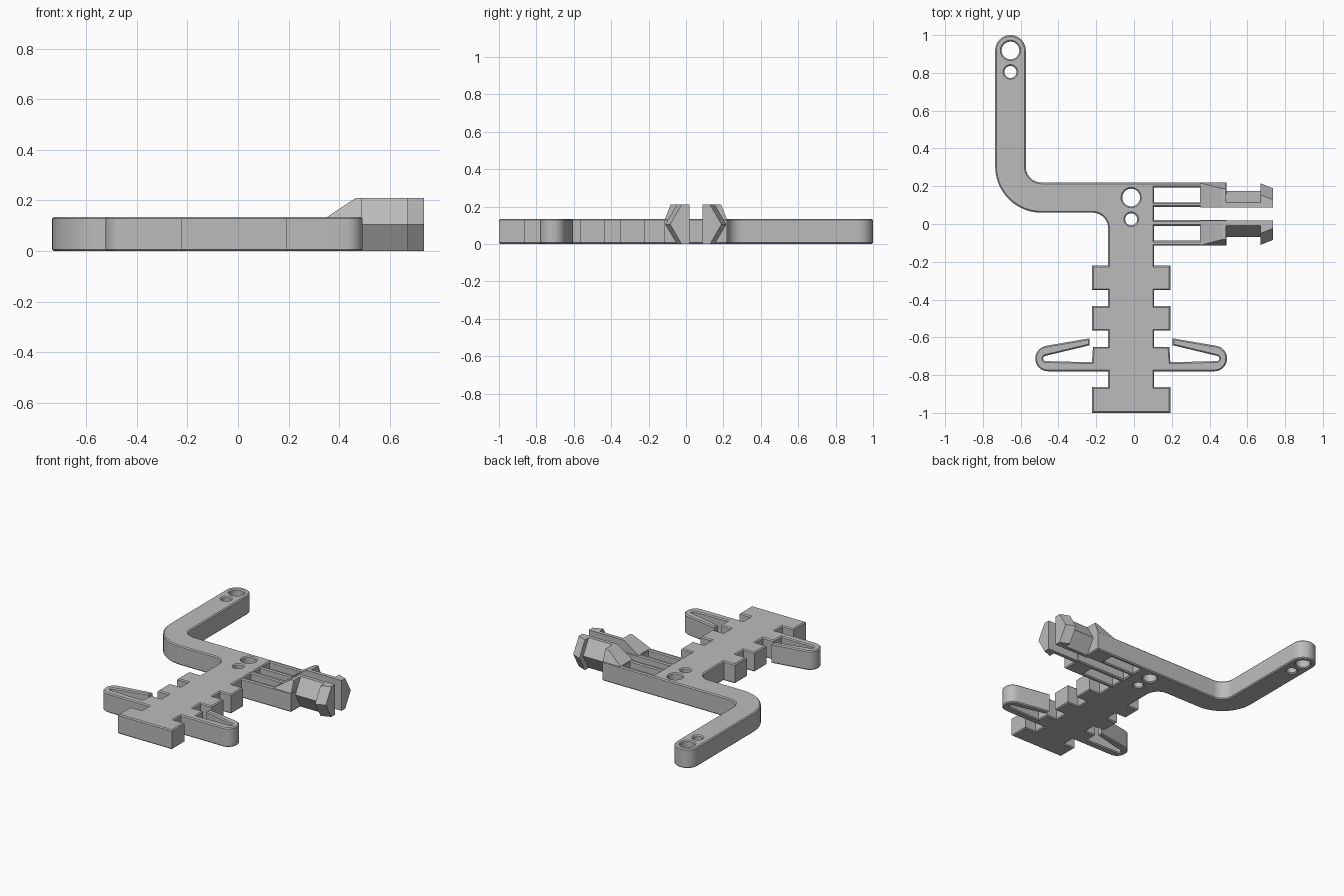
import bpy, bmesh
from math import sin, cos, radians

if "Cube" in bpy.data.objects:
    bpy.data.objects.remove(bpy.data.objects["Cube"], do_unlink=True)

THICK, CHAMFER = 0.135, 0.007
STEM_X = -0.015      # centre line of the toothed stem
CLIP_Y = 0.0525      # mid plane between the two clip prongs
HEAD_Z = 0.21

grey = bpy.data.materials.new("light grey plastic")
grey.use_nodes = True
colour = (0.5, 0.5, 0.5, 1)
grey.diffuse_color = colour
grey.node_tree.nodes["Principled BSDF"].inputs["Base Color"].default_value = colour


def arc(cx, cy, r, start, end, steps=14):
    angles = [radians(start + (end - start) * i / steps) for i in range(steps + 1)]
    return [(cx + r * cos(a), cy + r * sin(a)) for a in angles]


def rect(x0, x1, y0, y1):
    return [(x0, y0), (x1, y0), (x1, y1), (x0, y1)]


def add_object(name, mesh):
    obj = bpy.data.objects.new(name, mesh)
    bpy.context.collection.objects.link(obj)
    mesh.materials.clear()
    mesh.materials.append(grey)
    return obj


def chamfered_plate(name, loops):
    """Fill nested outlines, thicken them and chamfer every rim."""
    curve = bpy.data.curves.new(name + " outline", "CURVE")
    curve.dimensions = "2D"
    curve.fill_mode = "BOTH"
    curve.extrude = THICK / 2 - CHAMFER
    curve.bevel_depth = CHAMFER
    curve.bevel_resolution = 0
    curve.offset = -CHAMFER
    for loop in loops:
        spline = curve.splines.new("POLY")
        spline.points.add(len(loop) - 1)
        for point, (x, y) in zip(spline.points, loop):
            point.co = (x, y, 0, 1)
        spline.use_cyclic_u = True
    helper = bpy.data.objects.new(name + " outline", curve)
    bpy.context.collection.objects.link(helper)
    graph = bpy.context.evaluated_depsgraph_get()
    mesh = bpy.data.meshes.new_from_object(helper.evaluated_get(graph))
    bpy.data.objects.remove(helper, do_unlink=True)
    bm = bmesh.new()
    bm.from_mesh(mesh)
    bmesh.ops.remove_doubles(bm, verts=bm.verts, dist=0.0002)
    bmesh.ops.recalc_face_normals(bm, faces=bm.faces)
    bmesh.ops.translate(bm, verts=bm.verts, vec=(0, 0, THICK / 2))
    bm.to_mesh(mesh)
    bm.free()
    obj = add_object(name, mesh)
    bpy.ops.object.select_all(action="DESELECT")
    obj.select_set(True)
    bpy.context.view_layer.objects.active = obj
    bpy.ops.object.shade_smooth_by_angle(angle=radians(30))
    return obj


def hull(name, points):
    bm = bmesh.new()
    for p in points:
        bm.verts.new(p)
    bmesh.ops.convex_hull(bm, input=bm.verts)
    bmesh.ops.dissolve_limit(bm, angle_limit=0.01, verts=bm.verts, edges=bm.edges)
    bmesh.ops.recalc_face_normals(bm, faces=bm.faces)
    mesh = bpy.data.meshes.new(name)
    bm.to_mesh(mesh)
    bm.free()
    return add_object(name, mesh)


# One side of the stem, from bottom to top, as distance from its centre line
TOOTH, STEM = 0.2075, 0.122
side = [(TOOTH, -1), (TOOTH, -0.863), (STEM, -0.863), (STEM, -0.78)]
# Springy wing with its slot
side += arc(0.44, -0.712, 0.068, -90, 80)
side += [(0.22, -0.605), (0.22, -0.642)]
side += arc(0.452, -0.712, 0.014, 80, -90, 8)
side += [(TOOTH, -0.732), (0.202, -0.65), (STEM, -0.65)]
# Upper teeth
for low, high in ((-0.565, -0.435), (-0.35, -0.22)):
    side += [(STEM, low), (TOOTH, low), (TOOTH, high), (STEM, high)]

right_side = [(STEM_X + u, y) for u, y in side]
left_side = [(STEM_X - u, y) for u, y in reversed(side)]

# Whole outline: stem, clip prongs, bent arm
outline = list(right_side)
for low, high in ((-0.115, 0.02), (0.09, 0.22)):
    outline += [(0.107, low), (0.49, low), (0.49, high)]
    if high < 0.1:
        outline.append((0.107, high))
outline += arc(-0.49, 0.303, 0.083, 270, 180)
outline += arc(-0.654, 0.919, 0.081, 0, 180, 24)
outline += arc(-0.49, 0.305, 0.245, 180, 270, 20)
outline += arc(-0.22, -0.023, 0.083, 90, 0)
outline += left_side

# Round holes and prong slots
holes = [arc(x, y, r, 0, 345, 23) for x, y, r in (
    (-0.654, 0.919, 0.047), (-0.654, 0.805, 0.032),
    (STEM_X, 0.14, 0.047), (STEM_X, 0.025, 0.032))]
slots = [rect(0.107, 0.35, -0.088, -0.01), rect(0.107, 0.35, 0.115, 0.193)]
chamfered_plate("bracket_plate", [outline] + holes + slots)


def half_hexagon(x, tip, inner=0.0345):
    """Section of a split hexagonal rod, cut flat at top and bottom."""
    edge = tip - 0.061
    profile = [(inner, 0), (edge, 0), (tip, HEAD_Z / 2), (edge, HEAD_Z), (inner, HEAD_Z)]
    return [(x, d, z) for d, z in profile]


# Clip heads, mirrored about the gap between the prongs
for label, sign in (("left", -1), ("right", 1)):
    def place(points):
        return [(x, CLIP_Y + sign * d, z) for x, d, z in points]
    prong = {-1: "front", 1: "back"}[sign]
    hull(prong + "_clip_neck", place(half_hexagon(0.47, 0.121) + half_hexagon(0.68, 0.121)))
    hull(prong + "_clip_hook", place(half_hexagon(0.67, 0.163) + half_hexagon(0.735, 0.137)))
    ramp = [(x, d, THICK - 0.01) for x in (0.352, 0.488) for d in (0.0345, 0.165)]
    ramp += [(0.352, d, THICK) for d in (0.0345, 0.165)]
    ramp += [(0.488, 0.165, THICK)]
    ramp += [(x, d, HEAD_Z) for x in (0.465, 0.488) for d in (0.0345, 0.135)]
    hull(prong + "_clip_ramp", place(ramp))
